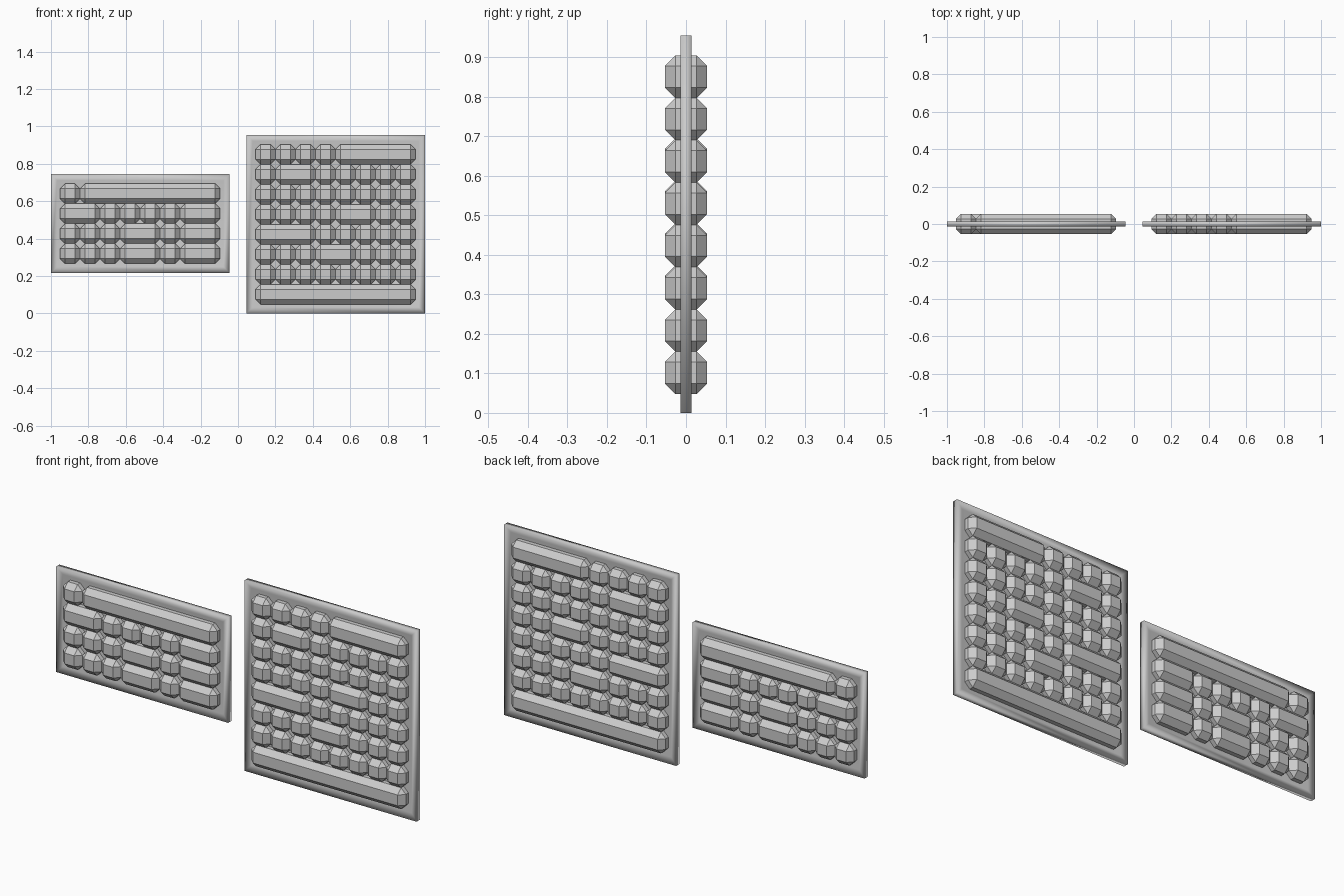
import bpy, bmesh

if "Cube" in bpy.data.objects:
    bpy.data.objects.remove(bpy.data.objects["Cube"])

P = 0.107          # cell pitch
BEVEL = 0.0265     # block chamfer
MARGIN = 0.0485    # panel edge to first block

def block_rows(name, x0, z_top, rows):
    """Chamfered blocks; each row lists the block lengths in cells."""
    bm = bmesh.new()
    for r, lengths in enumerate(rows):
        zc = z_top - (r + 0.5) * P
        x = x0
        for n in lengths:
            b = bmesh.new()
            bmesh.ops.create_cube(b, size=1)
            bmesh.ops.scale(b, vec=(n * P, P, P), verts=b.verts)
            bmesh.ops.bevel(b, geom=b.edges[:], offset=BEVEL, segments=1,
                            affect='EDGES', profile=0.5)
            bmesh.ops.translate(b, vec=(x + n * P / 2, 0, zc), verts=b.verts)
            me = bpy.data.meshes.new("tmp")
            b.to_mesh(me)
            b.free()
            bm.from_mesh(me)
            bpy.data.meshes.remove(me)
            x += n * P
    finish(name, bm)

def finish(name, bm, smooth=False):
    bmesh.ops.recalc_face_normals(bm, faces=bm.faces)
    for f in bm.faces:
        f.smooth = smooth
    me = bpy.data.meshes.new(name)
    bm.to_mesh(me)
    bm.free()
    ob = bpy.data.objects.new(name, me)
    bpy.context.collection.objects.link(ob)

def panel(name, x0, x1, z0, z1):
    """Thin plate with a raised rim sloping to a recessed field on both sides."""
    bm = bmesh.new()
    # rings from front field, over the rim, to the back field: (inset, y)
    prof = [(0.033, -0.006), (0, -0.0135), (0, 0.0135), (0.033, 0.006)]
    rings = [[bm.verts.new(c) for c in ((x0 + i, y, z0 + i), (x1 - i, y, z0 + i),
                                        (x1 - i, y, z1 - i), (x0 + i, y, z1 - i))]
             for i, y in prof]
    for a, b in zip(rings, rings[1:]):
        for k in range(4):
            j = (k + 1) % 4
            bm.faces.new((a[k], a[j], b[j], b[k]))
    bm.faces.new(rings[0])
    bm.faces.new(rings[-1])
    finish(name, bm, smooth=True)

# Square panel on the right
one = [1] * 8
panel("square_panel", 0.045, 1.0, 0.0, 0.955)
block_rows("square_blocks", 0.045 + MARGIN, 0.904, [
    [1, 1, 1, 1, 4],
    [1, 2, 1, 1, 1, 1, 1],
    one,
    [1, 1, 1, 1, 2, 1, 1],
    [3, 1, 1, 1, 1, 1],
    [1, 1, 1, 2, 1, 1, 1],
    one,
    [8]])

# Low wide panel on the left
panel("wide_panel", -1.0, -0.045, 0.216, 0.744)
block_rows("wide_blocks", -1.0 + MARGIN, 0.694, [
    [1, 7],
    [2, 1, 1, 1, 1, 2],
    [1, 1, 1, 2, 1, 2],
    [1, 1, 1, 2, 1, 2]])
